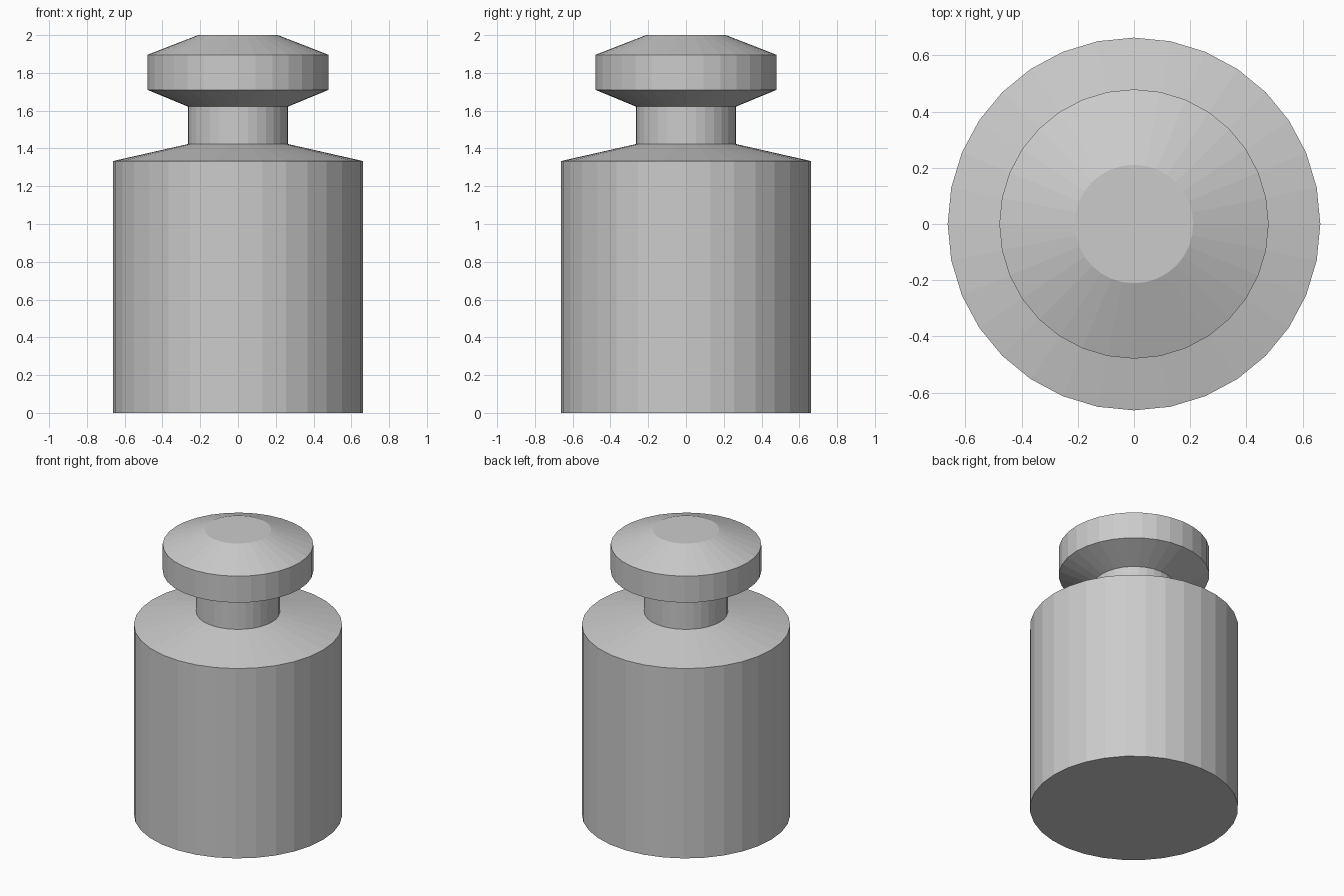
import bpy, bmesh
from math import cos, sin, tau

if "Cube" in bpy.data.objects:
    bpy.data.objects.remove(bpy.data.objects["Cube"])

SIDES = 32


def lathe(name, profile):
    """Revolve (radius, z) points around the z axis into a closed, flat-faced solid."""
    bm = bmesh.new()
    rings = [[bm.verts.new((r * cos(tau * i / SIDES), r * sin(tau * i / SIDES), z))
              for i in range(SIDES)] for r, z in profile]
    for low, high in zip(rings, rings[1:]):
        for i in range(SIDES):
            j = (i + 1) % SIDES
            bm.faces.new((low[i], low[j], high[j], high[i]))
    bm.faces.new(rings[0][::-1])
    bm.faces.new(rings[-1])
    mesh = bpy.data.meshes.new(name)
    bm.to_mesh(mesh)
    bm.free()
    obj = bpy.data.objects.new(name, mesh)
    bpy.context.collection.objects.link(obj)
    return obj


# One continuous turned piece: body, sloped shoulder, neck and bevelled knob
lathe("calibration_weight", [
    (0.663, 0.0), (0.663, 1.333),    # body
    (0.266, 1.423), (0.266, 1.622),  # shoulder and neck
    (0.479, 1.71), (0.479, 1.896),   # knob
    (0.211, 2.0),                    # flat top
])
